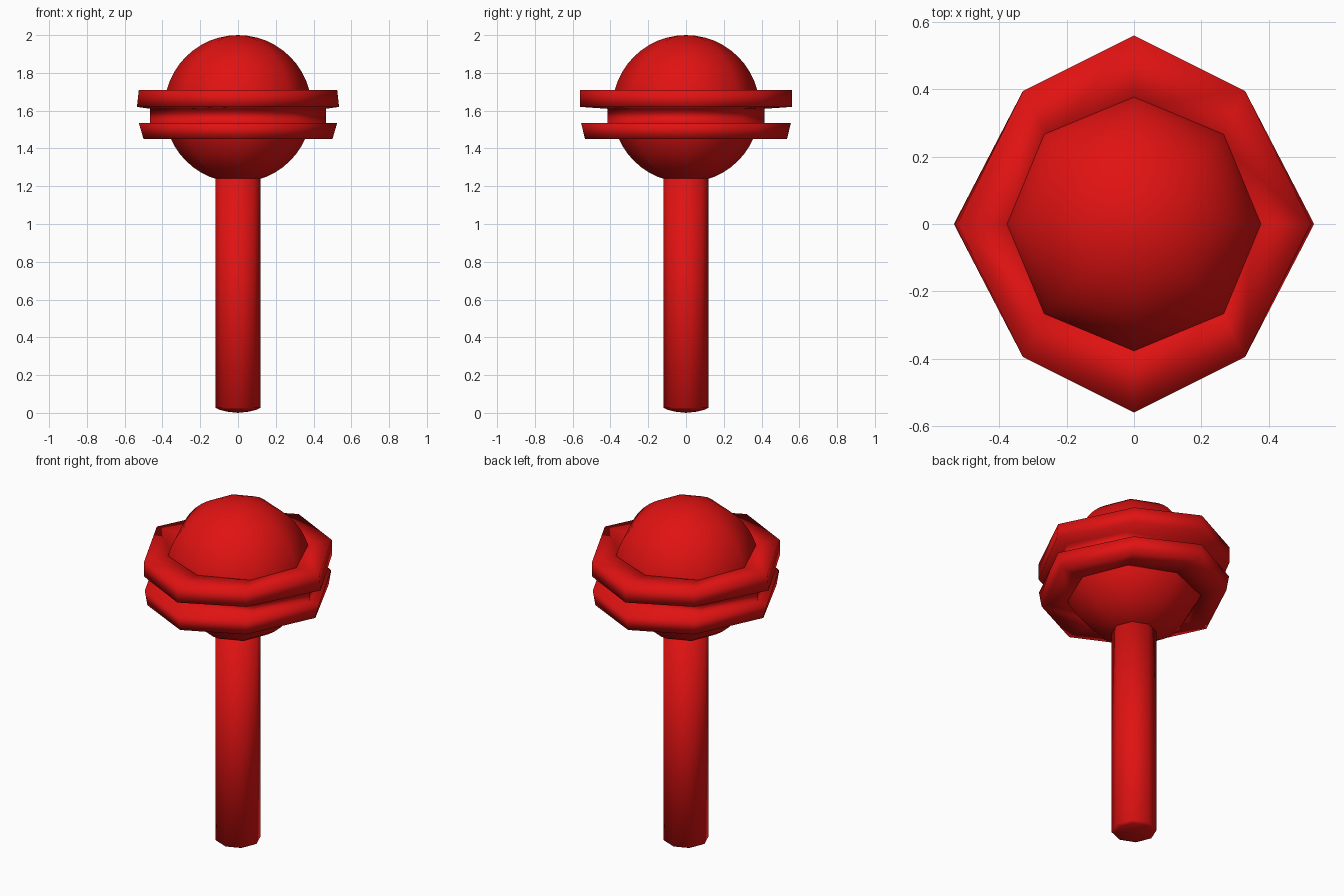
import bpy, bmesh, math

if "Cube" in bpy.data.objects:
    bpy.data.objects.remove(bpy.data.objects["Cube"])

red = bpy.data.materials.new("red")
red.diffuse_color = (0.75, 0.006, 0.006, 1)
red.use_nodes = True
red.node_tree.nodes["Principled BSDF"].inputs["Base Color"].default_value = red.diffuse_color


def octagon(ax, ay, dx, dy, z):
    """Eight points with corners on the axes and mirrored diagonal corners."""
    return [(ax, 0, z), (dx, dy, z), (0, ay, z), (-dx, dy, z),
            (-ax, 0, z), (-dx, -dy, z), (0, -ay, z), (dx, -dy, z)]


def regular(r, z):
    d = r * math.sqrt(0.5)
    return octagon(r, r, d, d, z)


def loft(name, loops, start=None, end=None, closed=False):
    """Skin stacked octagons; start and end are optional pole heights."""
    bm = bmesh.new()
    rings = [[bm.verts.new(p) for p in loop] for loop in loops]
    pairs = list(zip(rings, rings[1:]))
    if closed:
        pairs.append((rings[-1], rings[0]))
    for a, b in pairs:
        for i in range(8):
            j = (i + 1) % 8
            bm.faces.new((a[i], a[j], b[j], b[i]))
    for ring, z in ((rings[0], start), (rings[-1], end)):
        if z is not None:
            pole = bm.verts.new((0, 0, z))
            for i in range(8):
                bm.faces.new((ring[i], ring[(i + 1) % 8], pole))
    bmesh.ops.recalc_face_normals(bm, faces=bm.faces)
    for f in bm.faces:
        f.smooth = True
    mesh = bpy.data.meshes.new(name)
    bm.to_mesh(mesh)
    bm.free()
    mesh.materials.append(red)
    obj = bpy.data.objects.new(name, mesh)
    bpy.context.collection.objects.link(obj)
    return obj


# Round head, eight sided in plan with a fine round profile
R, C, N = 0.39, 1.61, 24
loft("head_ball",
     [regular(R * math.sin(math.pi * i / N), C - R * math.cos(math.pi * i / N))
      for i in range(1, N)], C - R, C + R)

# Stem with a shallow domed foot
loft("stem", [regular(0.06, 0.007), regular(0.10, 0.017), regular(0.12, 0.027),
              regular(0.12, 1.26)], 0.0, 1.26)

# Double-flanged belt around the head, with a groove between the flanges
loft("belt", [
    regular(0.33, 1.45),
    octagon(0.50, 0.535, 0.32, 0.38, 1.45),
    octagon(0.525, 0.555, 0.33, 0.39, 1.535),
    octagon(0.465, 0.415, 0.31, 0.30, 1.535),
    octagon(0.465, 0.415, 0.31, 0.30, 1.61),
    octagon(0.535, 0.56, 0.33, 0.395, 1.62),
    octagon(0.525, 0.56, 0.33, 0.395, 1.71),
    regular(0.35, 1.71)], closed=True)
